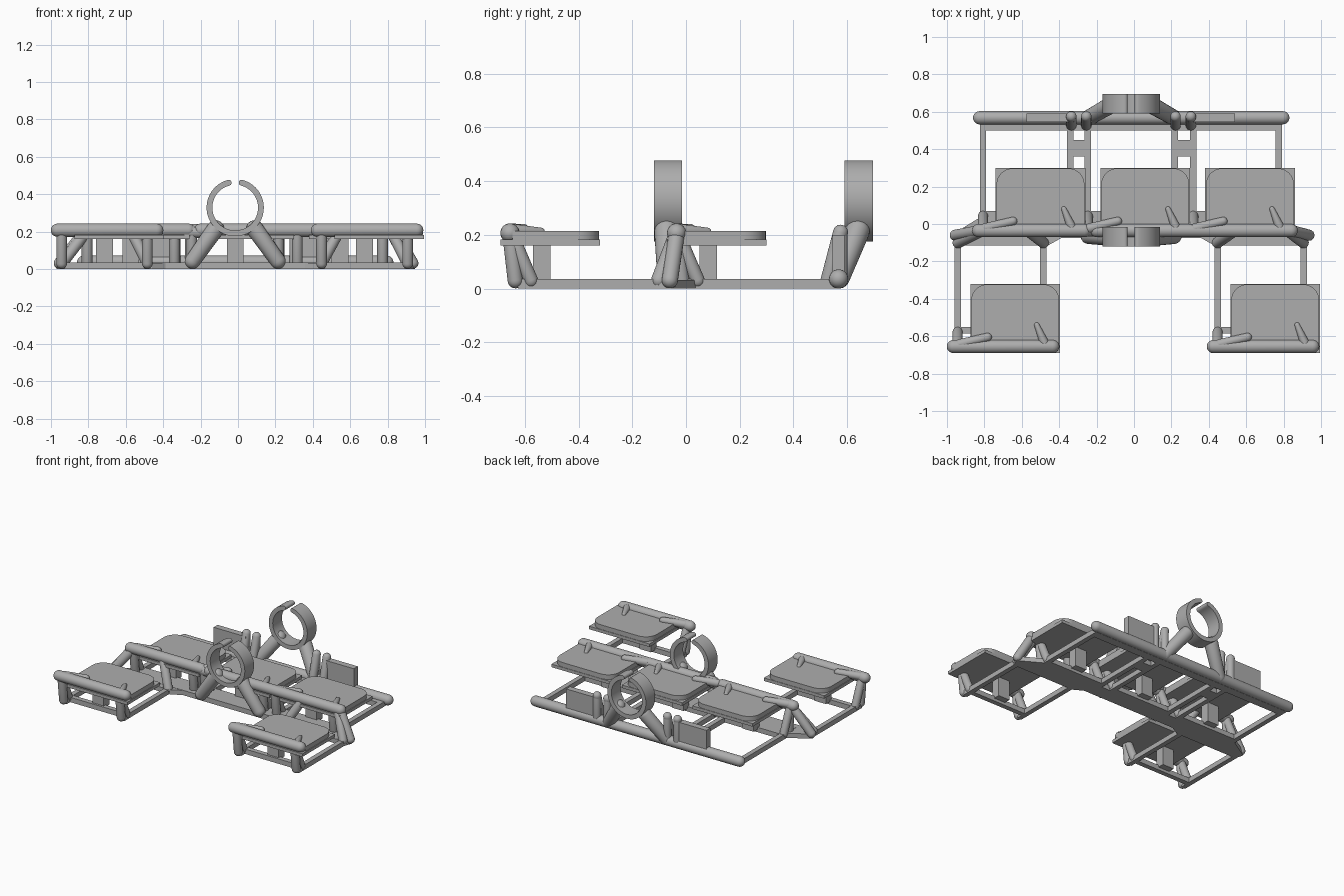
import bpy, bmesh, math
from mathutils import Vector

if "Cube" in bpy.data.objects:
    bpy.data.objects.remove(bpy.data.objects["Cube"])

grey = bpy.data.materials.new("plain grey")
grey.diffuse_color = (0.42, 0.42, 0.42, 1)
grey.use_nodes = True
grey.node_tree.nodes["Principled BSDF"].inputs["Base Color"].default_value = grey.diffuse_color


def finish(name, bm, smooth=False):
    bmesh.ops.recalc_face_normals(bm, faces=bm.faces)
    me = bpy.data.meshes.new(name)
    bm.to_mesh(me)
    bm.free()
    me.materials.append(grey)
    ob = bpy.data.objects.new(name, me)
    bpy.context.collection.objects.link(ob)
    if smooth:
        bpy.ops.object.select_all(action='DESELECT')
        ob.select_set(True)
        bpy.context.view_layer.objects.active = ob
        bpy.ops.object.shade_smooth_by_angle(angle=math.radians(35))
    return ob


def prism(name, pts, z0, z1, smooth=False):
    """Extrude a flat outline from z0 to z1."""
    bm = bmesh.new()
    f = bm.faces.new([bm.verts.new((x, y, z0)) for x, y in pts])
    r = bmesh.ops.extrude_face_region(bm, geom=[f])
    for v in r["geom"]:
        if isinstance(v, bmesh.types.BMVert):
            v.co.z = z1
    return finish(name, bm, smooth)


def box(name, x0, x1, y0, y1, z0, z1):
    return prism(name, [(x0, y0), (x1, y0), (x1, y1), (x0, y1)], z0, z1)


def rod(name, a, b, r0, r1=None, seg=20, cap=5):
    """Round-ended rod between two centres, optionally tapered."""
    r1 = r0 if r1 is None else r1
    a, b = Vector(a), Vector(b)
    d = (b - a).normalized()
    u = d.orthogonal().normalized()
    w = d.cross(u)
    angles = [math.pi / 2 * i / cap for i in range(cap + 1)]
    prof = [(a - d * r0 * math.cos(t), r0 * math.sin(t)) for t in angles]
    prof += [(b + d * r1 * math.cos(t), r1 * math.sin(t)) for t in reversed(angles)]
    bm = bmesh.new()
    rings = []
    for c, r in prof[1:-1]:
        rings.append([bm.verts.new(c + r * (u * math.cos(k) + w * math.sin(k)))
                      for k in (2 * math.pi * i / seg for i in range(seg))])
    ends = bm.verts.new(prof[0][0]), bm.verts.new(prof[-1][0])
    for i in range(seg):
        j = (i + 1) % seg
        bm.faces.new((ends[0], rings[0][j], rings[0][i]))
        bm.faces.new((ends[1], rings[-1][i], rings[-1][j]))
        for p, q in zip(rings, rings[1:]):
            bm.faces.new((p[i], p[j], q[j], q[i]))
    return finish(name, bm, True)


def open_ring(name, cx, cz, y0, y1, ri, ro, gap):
    """Clip ring along y, with a gap at the top and rounded tips."""
    n = 64
    bm = bmesh.new()
    outer, inner = [], []
    for i in range(n + 1):
        t = math.pi / 2 + gap + (2 * math.pi - 2 * gap) * i / n
        outer.append((cx + ro * math.cos(t), cz + ro * math.sin(t)))
        inner.append((cx + ri * math.cos(t), cz + ri * math.sin(t)))

    def tip(t0, sign):
        rm, h = (ri + ro) / 2, (ro - ri) / 2
        c = Vector((cx + rm * math.cos(t0), cz + rm * math.sin(t0)))
        rad = Vector((math.cos(t0), math.sin(t0)))
        tan = Vector((-math.sin(t0), math.cos(t0))) * sign
        return [tuple(c + h * (rad * math.cos(k) + tan * math.sin(k)))
                for k in (math.pi * i / 6 for i in range(1, 6))]

    end = tip(math.pi / 2 - gap, 1)
    start = tip(math.pi / 2 + gap, -1)
    loop = outer + end + inner[::-1] + start[::-1]
    va = [bm.verts.new((x, y0, z)) for x, z in loop]
    vb = [bm.verts.new((x, y1, z)) for x, z in loop]
    m = len(loop)
    for i in range(m):
        j = (i + 1) % m
        bm.faces.new((va[i], va[j], vb[j], vb[i]))
    k = len(end)
    for v in (va, vb):
        out, inn = v[:n + 1], v[n + 1 + k:2 * n + 2 + k][::-1]
        for i in range(n):
            bm.faces.new((out[i], out[i + 1], inn[i + 1], inn[i]))
        bm.faces.new([out[-1]] + v[n + 1:n + 1 + k] + [inn[-1]])
        bm.faces.new([inn[0]] + v[2 * n + 2 + k:] + [out[0]])
    return finish(name, bm, True)


BASE = 0.035


def station(tag, x0, x1, px, yb, y_far):
    """Plate, bar fittings, legs and base rails; yb = bar centre, x0/x1 = rail centres."""
    # lower square plate and upper pad with rounded far corners
    box(tag + "_lower_plate", px, px + 0.48, yb - 0.035, yb + 0.335, 0.16, 0.182)
    xa, xb, ya, yc, r = px + 0.005, px + 0.475, yb + 0.01, yb + 0.332, 0.085
    pts = [(xa, ya), (xb, ya)]
    for cx, a0 in ((xb - r, 0), (xa + r, 90)):
        for i in range(9):
            t = math.radians(a0 + i * 11.25)
            pts.append((cx + r * math.cos(t), yc - r + r * math.sin(t)))
    prism(tag + "_pad", pts, 0.18, 0.215, True)
    # block below the plate
    xm = (x0 + x1) / 2
    box(tag + "_block", xm - 0.045, xm + 0.045, yb + 0.085, yb + 0.15, 0.02, 0.165)
    # paired legs on both sides
    for x in (x0, x1):
        rod(tag + "_front_leg", (x, yb, 0.205), (x, yb + 0.02, 0.03), 0.029)
        rod(tag + "_rear_leg", (x, yb + 0.005, 0.2), (x, yb + 0.078, 0.03), 0.027)
        y0, y1 = sorted((yb, y_far))
        box(tag + "_side_rail", x - 0.017, x + 0.017, y0 + 0.03, y1, 0, BASE)
    # front cross rail of the base
    box(tag + "_cross_rail", x0 - 0.017, x1 + 0.017, yb + 0.07, yb + 0.105, 0, BASE)
    # slim arms resting on the pad
    rod(tag + "_long_arm", (x0 + 0.01, yb + 0.012, 0.215), (x0 + 0.16, yb + 0.05, 0.218), 0.027, 0.023)
    rod(tag + "_short_arm", (x1 + 0.005, yb + 0.02, 0.215), (x1 - 0.035, yb + 0.115, 0.213), 0.025, 0.014)


FRONT, BACK = -0.655, -0.035
station("front_left", -0.943, -0.485, -0.875, FRONT, -0.08)
station("front_right", 0.447, 0.907, 0.515, FRONT, -0.08)
station("back_left", -0.807, -0.34, -0.74, BACK, 0.53)
station("back_middle", -0.247, 0.217, -0.18, BACK, 0.53)
station("back_right", 0.317, 0.773, 0.38, BACK, 0.53)

# round bars along the near edge of the plates
for tag, a, b, y in (("front_left", -0.965, -0.435, FRONT), ("front_right", 0.425, 0.955, FRONT),
                     ("back_left", -0.83, -0.265, BACK), ("back_right", -0.2, 0.84, BACK)):
    rod(tag + "_bar", (a, y, 0.207), (b, y, 0.207), 0.036)
rod("bar_joint", (-0.28, BACK, 0.196), (-0.19, BACK, 0.196), 0.031)

# rear base rails
rod("rear_base_bar", (-0.825, 0.568, 0.036), (0.795, 0.568, 0.036), 0.036)
box("rear_cross_rail", -0.824, 0.79, 0.5, 0.56, 0, BASE)
for x in (-0.293, 0.267):
    box("rail_link", x - 0.06, x + 0.06, 0.36, 0.45, 0, BASE)

# middle base beam with angled wings to the front frames
box("middle_base_beam", -0.824, 0.79, -0.075, 0.035, 0, BASE)
for tag, pts in (("left", [(-0.824, 0.035), (-0.97, -0.055), (-0.955, -0.115), (-0.46, -0.115), (-0.38, -0.07), (-0.34, 0.0)]),
                 ("right", [(0.79, 0.035), (0.945, -0.055), (0.925, -0.115), (0.43, -0.115), (0.35, -0.07), (0.31, 0.0)])):
    prism(tag + "_base_wing", pts, 0, BASE - 0.002)

# slanted braces from the back bar down to the front frames
for top, foot in ((-0.82, (-0.955, -0.06)), (-0.81, (-0.94, -0.1)), (-0.57, (-0.485, -0.1)),
                  (0.84, (0.935, -0.06)), (0.82, (0.905, -0.1)), (0.54, (0.447, -0.1))):
    rod("slanted_brace", (top, BACK, 0.2), (*foot, 0.031), 0.03)

# upright boards and posts at the rear
for x0, x1 in ((-0.575, -0.32), (0.29, 0.54)):
    box("rear_board", x0, x1, 0.545, 0.59, 0.02, 0.2)
for x in (-0.335, -0.255, 0.222, 0.304):
    rod("rear_post", (x, 0.575, 0.21), (x, 0.528, 0.03), 0.028)
    rod("rear_back_post", (x, 0.575, 0.205), (x, 0.575, 0.03), 0.026)

# open clip rings, each on a pair of spread struts
for tag, y0, top_y, foot_y in (("front", -0.12, -0.072, -0.065), ("rear", 0.59, 0.638, 0.568)):
    open_ring(tag + "_clip_ring", -0.015, 0.328, y0, y0 + 0.105, 0.122, 0.153, 0.25)
    for s in (-1, 1):
        rod(tag + "_strut", (-0.015 + s * 0.105, top_y, 0.215),
            (-0.015 + s * 0.228, foot_y, 0.042), 0.046, 0.042)
